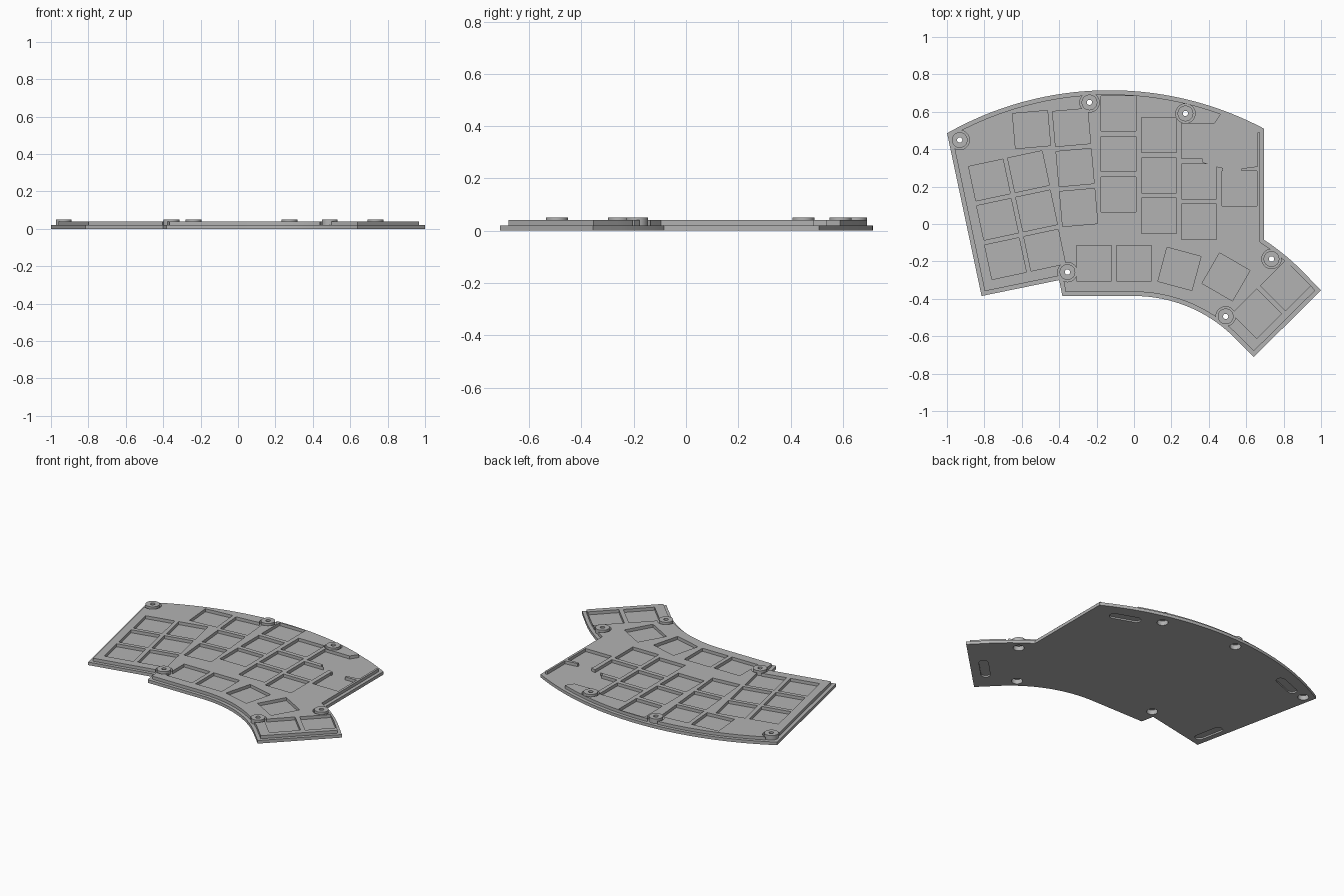
import bpy, bmesh
from math import sin, cos, radians
from mathutils import Vector

if "Cube" in bpy.data.objects:
    bpy.data.objects.remove(bpy.data.objects["Cube"])

grey = bpy.data.materials.new("plain grey")
grey.use_nodes = True
grey.diffuse_color = (0.45, 0.45, 0.45, 1)
grey.node_tree.nodes["Principled BSDF"].inputs["Base Color"].default_value = (0.45, 0.45, 0.45, 1)


def arc(cx, cy, r, a0, a1, n=32):
    angles = [radians(a0 + (a1 - a0) * i / n) for i in range(n + 1)]
    return [(cx + r * cos(a), cy + r * sin(a)) for a in angles]


def circle(x, y, r, n=40):
    return arc(x, y, r, 0, 360, n)[:-1]


def turned(points, x, y, angle):
    c, s = cos(radians(angle)), sin(radians(angle))
    return [(x + c * u - s * v, y + s * u + c * v) for u, v in points]


def square(x, y, angle, h=0.094):
    return turned([(-h, -h), (h, -h), (h, h), (-h, h)], x, y, angle)


def stadium(x, y, angle, half=0.07, r=0.028):
    ends = arc(half, 0, r, -90, 90, 12) + arc(-half, 0, r, 90, 270, 12)
    return turned(ends, x, y, angle)


def inset(points, d):
    # Mitred inward offset of a counter-clockwise outline
    result = []
    for i, p in enumerate(points):
        p = Vector(p)
        e0 = (p - Vector(points[i - 1])).normalized()
        e1 = (Vector(points[(i + 1) % len(points)]) - p).normalized()
        n0, n1 = Vector((-e0.y, e0.x)), Vector((-e1.y, e1.x))
        result.append(tuple(p + (n0 + n1) * d / (1 + n0.dot(n1))))
    return result


def prisms(name, parts):
    # One object from a list of (outline, bottom, top)
    bm = bmesh.new()
    for points, z0, z1 in parts:
        face = bm.faces.new([bm.verts.new((x, y, z0)) for x, y in points])
        moved = bmesh.ops.extrude_face_region(bm, geom=[face])["geom"]
        verts = [g for g in moved if isinstance(g, bmesh.types.BMVert)]
        bmesh.ops.translate(bm, verts=verts, vec=(0, 0, z1 - z0))
    bmesh.ops.recalc_face_normals(bm, faces=bm.faces)
    mesh = bpy.data.meshes.new(name)
    bm.to_mesh(mesh)
    bm.free()
    mesh.materials.append(grey)
    ob = bpy.data.objects.new(name, mesh)
    bpy.context.scene.collection.objects.link(ob)
    return ob


def carve(ob, cut_parts):
    cutter = prisms("cutter", cut_parts)
    cutter.hide_render = True
    mod = ob.modifiers.new("cut", "BOOLEAN")
    mod.operation = "DIFFERENCE"
    mod.solver = "EXACT"
    mod.use_self = True
    mod.object = cutter
    bpy.ops.object.select_all(action="DESELECT")
    bpy.context.view_layer.objects.active = ob
    ob.select_set(True)
    bpy.ops.object.modifier_apply(modifier=mod.name)
    bpy.data.objects.remove(cutter)
    bpy.ops.object.shade_smooth_by_angle(angle=radians(25))


# Outer outline, counter-clockwise
outline = [(-0.815, -0.385), (-0.40, -0.30), (-0.383, -0.385)]
outline += arc(0, -1.145, 0.76, 90, 45)
outline += [(0.64, -0.711), (1.0, -0.355)]
outline += arc(0, -1.145, 1.268, 45, 56.75, 12)
outline += arc(-0.13, -1.045, 1.76, 62.05, 119.6, 64)

bosses = [(-0.932, 0.449), (-0.238, 0.65), (0.275, 0.591),
          (0.735, -0.187), (0.49, -0.494), (-0.356, -0.257)]

# Screw holes with counterbores, and shallow slots for the feet
holes = [(circle(x, y, 0.014), -0.02, 0.08) for x, y in bosses]
holes += [(circle(x, y, 0.033), -0.01, 0.03) for x, y in bosses]
feet = [(0.48, 0.49, -20), (0.731, -0.506, 45), (-0.768, 0.49, 21), (-0.78, -0.24, 102)]
slots = [(stadium(*f), -0.01, 0.01) for f in feet]

base = prisms("base_plate", [(outline, 0, 0.02)])
carve(base, holes + slots)

boss_ob = prisms("screw_bosses", [(circle(x, y, 0.042), 0.012, 0.05) for x, y in bosses])
carve(boss_ob, holes)

# Key pockets: x, y, angle
keys = [(-0.773 + 0.043 * i, 0.235 - 0.21 * i, 12) for i in range(3)]
keys += [(-0.564 + 0.043 * i, 0.28 - 0.21 * i, 12) for i in range(3)]
keys += [(-0.548, 0.505, 5)]
keys += [(-0.334 + 0.019 * i, 0.516 - 0.214 * i, 5) for i in range(3)]
for x, top in ((-0.083, 0.59), (0.134, 0.476), (0.348, 0.444)):
    keys += [(x, top - 0.216 * i, 0) for i in range(3)]
keys += [(0.564, 0.19, 0)]
# Thumb keys
keys += [(-0.214, -0.21, 0), (0, -0.21, 0), (0.243, -0.24, -15),
         (0.492, -0.283, -30), (0.656, -0.48, 45), (0.81, -0.33, 45)]

# Open bay in the upper right, behind a thin side wall
bay = [(0.43, 0.537), (0.463, 0.585), (0.463, 0.8), (0.8, 0.8), (0.8, 0.49), (0.66, 0.49),
       (0.66, 0.308), (0.575, 0.297), (0.575, 0.27), (0.475, 0.27), (0.475, 0.30),
       (0.43, 0.31), (0.37, 0.33), (0.36, 0.37), (0.43, 0.40)]

plate = prisms("switch_plate", [(inset(outline, 0.022), 0.014, 0.04)])
pockets = [(square(*k), 0, 0.07) for k in keys]
notches = [(circle(x, y, 0.052), -0.005, 0.075) for x, y in bosses]
carve(plate, pockets + notches + [(bay, -0.01, 0.08)])
